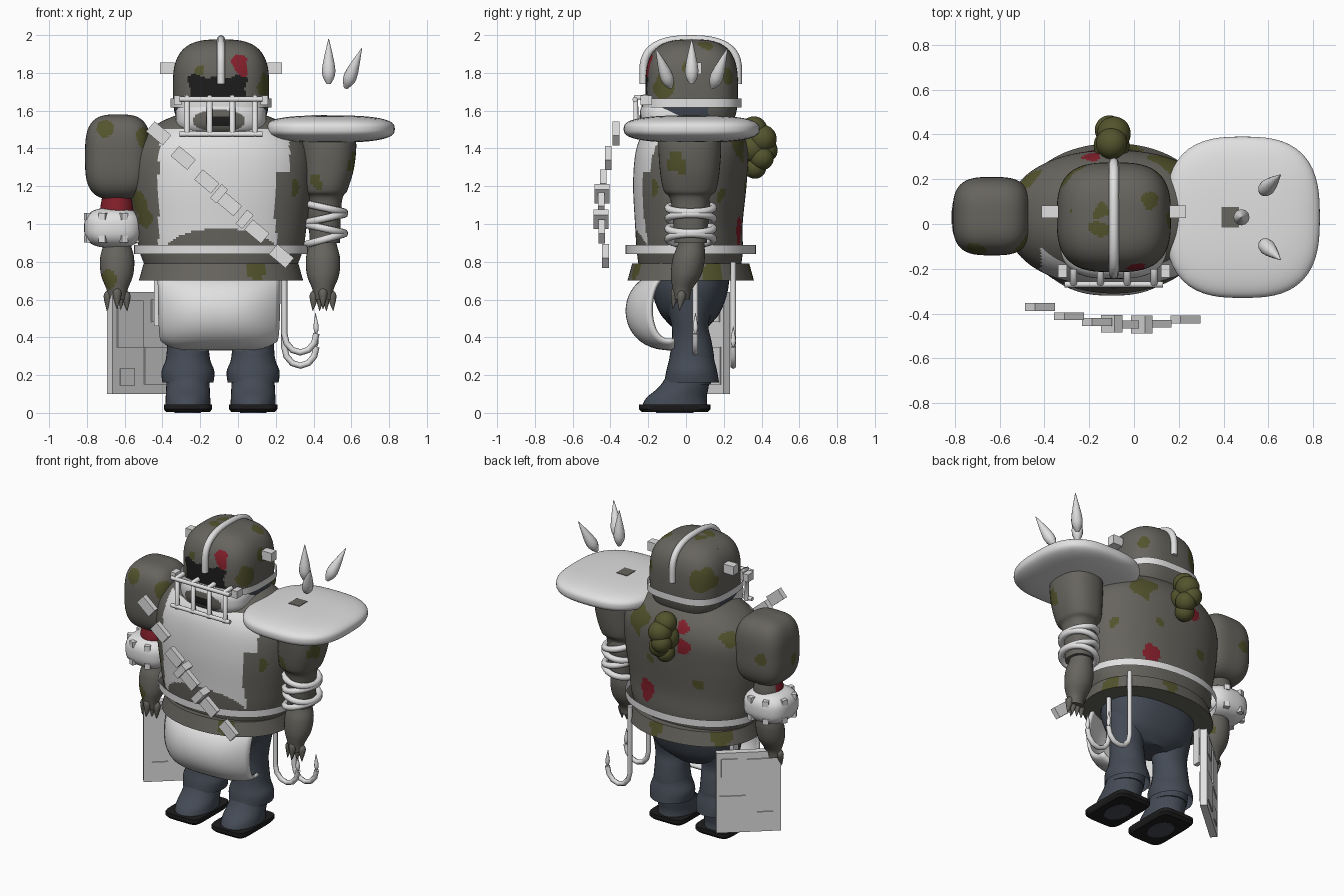
import bpy, bmesh, math
from mathutils import Vector, Matrix, noise

if "Cube" in bpy.data.objects:
    bpy.data.objects.remove(bpy.data.objects["Cube"])

COLOURS = {
    "hide": (.135, .128, .112), "bone": (.75, .75, .75), "moss": (.086, .088, .026),
    "blood": (.23, .014, .024), "slate": (.058, .07, .092), "black": (.012, .012, .012)}
MATS = {}
for key, rgb in COLOURS.items():
    m = bpy.data.materials.new(key)
    m.use_nodes = True
    m.diffuse_color = (*rgb, 1)
    m.node_tree.nodes["Principled BSDF"].inputs["Base Color"].default_value = (*rgb, 1)
    MATS[key] = m

CX = -.09  # centre line of the body


def finish(name, bm, mat, smooth=True):
    bmesh.ops.recalc_face_normals(bm, faces=bm.faces)
    me = bpy.data.meshes.new(name)
    bm.to_mesh(me)
    bm.free()
    ob = bpy.data.objects.new(name, me)
    bpy.context.collection.objects.link(ob)
    me.materials.append(MATS[mat])
    if smooth:
        bpy.ops.object.select_all(action="DESELECT")
        ob.select_set(True)
        bpy.context.view_layer.objects.active = ob
        bpy.ops.object.shade_smooth_by_angle(angle=math.radians(40))
    return ob


def blob(name, centre, half, power, mat, cuts=9):
    """Rounded box: a cube pushed out to a superellipsoid."""
    bm = bmesh.new()
    bmesh.ops.create_cube(bm, size=2)
    bmesh.ops.subdivide_edges(bm, edges=bm.edges, cuts=cuts, use_grid_fill=True)
    for v in bm.verts:
        d = Vector([math.tan(c * math.pi / 4) for c in v.co])
        d /= sum(abs(c) ** power for c in d) ** (1 / power)
        v.co = [o + c * h for o, c, h in zip(centre, d, half)]
    return finish(name, bm, mat)


def box(name, centre, size, mat, rot=Matrix.Identity(4)):
    bm = bmesh.new()
    bmesh.ops.create_cube(bm, size=1, matrix=Matrix.Translation(centre) @ rot @ Matrix.Diagonal((*size, 1)))
    return finish(name, bm, mat, False)


def loft(name, rings, mat, power=2, seg=32, steps=4, cap=True):
    """Stack of superellipse rings (z, x, y, rx, ry), smoothly interpolated."""
    rows = []
    pts = [rings[0], *rings, rings[-1]]
    for a, b, c, d in zip(pts, pts[1:], pts[2:], pts[3:]):
        for i in range(steps):
            t = i / steps
            rows.append([q + t / 2 * (r - p + t * (2 * p - 5 * q + 4 * r - s + t * (3 * (q - r) + s - p)))
                         for p, q, r, s in zip(a, b, c, d)])
    rows.append(rings[-1])
    bm = bmesh.new()
    loops = []
    for z, x, y, rx, ry in rows:
        loop = []
        for k in range(seg):
            a = math.tau * k / seg
            c, s = math.cos(a), math.sin(a)
            f = (abs(c) ** power + abs(s) ** power) ** (-1 / power)
            loop.append(bm.verts.new((x + rx * c * f, y + ry * s * f, z)))
        loops.append(loop)
    for lo, hi in zip(loops, loops[1:]):
        for k in range(seg):
            n = (k + 1) % seg
            bm.faces.new((lo[k], lo[n], hi[n], hi[k]))
    if cap:
        bm.faces.new(loops[0])
        bm.faces.new(loops[-1])
    return finish(name, bm, mat)


def tube(name, pts, radius, mat, closed=False, sides=2):
    cu = bpy.data.curves.new(name, "CURVE")
    cu.dimensions, cu.bevel_depth, cu.bevel_resolution, cu.use_fill_caps = "3D", radius, sides, True
    sp = cu.splines.new("POLY")
    sp.points.add(len(pts) - 1)
    for p, co in zip(sp.points, pts):
        p.co = (*co, 1)
    sp.use_cyclic_u = closed
    cu.materials.append(MATS[mat])
    ob = bpy.data.objects.new(name, cu)
    bpy.context.collection.objects.link(ob)


def spike(name, base, tip, r, mat):
    """Teardrop from base to tip, widest near the base."""
    d = Vector(tip) - Vector(base)
    n = d.length
    ob = loft(name, [(0, 0, 0, r * .3, r * .3), (n * .3, 0, 0, r, r), (n, 0, 0, r * .05, r * .05)], mat, seg=12)
    ob.location = base
    ob.rotation_mode = "QUATERNION"
    ob.rotation_quaternion = d.to_track_quat("Z", "Y")


def paint(ob, rule, spots=()):
    """Colour faces by a rule, then by irregular round spots."""
    slots = ["hide"]
    for f in ob.data.polygons:
        c = f.center
        key = rule(c)
        wobble = noise.noise(c * 14) * .03
        for colour, x, y, z, r in spots:
            if (c - Vector((x, y, z))).length < r + wobble:
                key = colour
        if key not in slots:
            slots.append(key)
            ob.data.materials.append(MATS[key])
        f.material_index = slots.index(key)


# Torso with painted breastplate and belly patch
def torso_rule(c):
    right = .27 if c.z > 1.28 else .2
    edge = noise.noise(c * 9) * .015
    belly = ((c.x - CX) / .29) ** 2 + ((c.z - .87) / .105) ** 2 < 1
    plate = c.y < 0 and -.42 < c.x + edge < right and .85 < c.z < 1.5
    return "bone" if plate and not belly else "hide"


torso = loft("torso", [(z, CX, y, rx, ry) for z, y, rx, ry in (
    (.71, .02, .37, .26), (.85, .02, .43, .28), (1, .015, .455, .285), (1.2, .02, .48, .3), (1.36, .03, .475, .3),
    (1.46, .035, .42, .275), (1.54, .04, .32, .22), (1.6, .04, .17, .15))], "hide", 2.2, 160, 14)
paint(torso, torso_rule, [
    ("moss", -.51, -.1, 1.12, .07), ("moss", -.5, -.13, 1.02, .055), ("moss", .16, .28, 1.43, .09),
    ("moss", .39, .05, 1.2, .04), ("moss", -.44, .17, 1.42, .06), ("moss", .35, .22, 1.15, .05),
    ("moss", .32, -.2, 1.19, .05), ("moss", -.3, .27, 1.1, .035), ("moss", .05, .31, 1.2, .03),
    ("blood", -.2, .3, 1.36, .06), ("blood", -.18, .28, 1.45, .05), ("blood", -.27, .27, 1.43, .02),
    ("blood", .1, .3, .97, .06), ("blood", .1, .3, .91, .055)])

# Belt strip and flared skirt
loft("belt", [(z, CX, .025, .46, .345) for z in (.84, .888)], "bone", 2.1, 48, 1, False)
skirt = loft("skirt", [(.7, CX, .025, .435, .335), (.79, CX, .025, .41, .31)], "hide", 2.1, 96, 8)
paint(skirt, lambda c: "hide", [("moss", .1, -.25, .75, .06), ("moss", -.4, .2, .75, .08),
                                ("moss", .3, .15, .75, .06), ("moss", 0, .35, .75, .05)])

# Curved groin guard, a bent shell
bm = bmesh.new()
grid = []
for i in range(25):
    u = i / 12 - 1
    row = []
    for j in range(21):
        a = math.radians(70 - 160 * j / 20)
        bulge = 1 - .5 * abs(u) ** 2.6
        row.append(bm.verts.new((CX - .01 + .325 * u * (1 - .07 * (j / 20) ** 3),
                                 -.06 - .26 * max(math.cos(a), 0) ** .8 * bulge,
                                 .54 + .21 * math.sin(a) + .05 * (j / 20) ** 2 * u ** 6)))
    grid.append(row)
for a, b in zip(grid, grid[1:]):
    for j in range(20):
        bm.faces.new((a[j], a[j + 1], b[j + 1], b[j]))
guard = finish("groin_guard", bm, "bone")
guard.modifiers.new("thickness", "SOLIDIFY").thickness = .02

# Hips, legs, boots
loft("hips", [(.73, CX, .02, .31, .21), (.64, CX, .02, .31, .2), (.53, CX, .02, .26, .16),
              (.46, CX, .02, .12, .1)], "slate", 2.4)
for side, x in (("right", -.265), ("left", .08)):
    loft(side + "_leg", [(.65, x, .02, .14, .16), (.48, x, .02, .12, .1), (.38, x, .03, .11, .105),
                         (.27, x, .03, .115, .12), (.15, x, .02, .11, .11)], "slate")
    loft(side + "_boot_cuff", [(.36, x, .03, .108, .105), (.28, x, .03, .118, .12), (.22, x, .03, .14, .135),
                               (.16, x, .03, .135, .145)], "slate", cap=False)
    loft(side + "_boot", [(.03, x, -.06, .12, .175), (.08, x, -.05, .118, .16), (.14, x, -.01, .115, .13),
                          (.22, x, .02, .11, .11)], "slate")
    loft(side + "_sole", [(.004, x, -.06, .115, .175), (.02, x, -.06, .128, .19), (.045, x, -.06, .128, .19)],
         "black", 7, 48, 1)
    loft(side + "_sole_pad", [(0, x, -.06, .07, .1), (.006, x, -.06, .07, .1)], "slate", steps=1)

# Arms: shared forearm and clawed hand
for side, x in (("right", -.64), ("left", .45)):
    arm = loft(side + "_forearm", [(1.24, x, .03, .09, .1), (1.15, x, .03, .08, .09), (1.06, x, .03, .09, .1),
                                   (.92, x, .03, .07, .07),
                                   (.82, x, .015, .09, .085), (.73, x, 0, .085, .08), (.65, x, -.02, .055, .05),
                                   (.6, x, -.02, .05, .04)], "hide", steps=8)
    # Bloodied front of the right elbow
    paint(arm, lambda c: "blood" if side == "right" and 1.05 < c.z < 1.16 and c.y < .06 else "hide",
          [("moss", -.69, -.06, .72, .05), ("moss", -.57, .05, .8, .04)])
    for k in (-.045, -.015, .015, .045):
        spike(side + "_finger", (x + k, -.02, .65), (x + k * 1.2, -.035, .54), .024, "hide")
    spike(side + "_thumb", (x, -.05, .67), (x, -.07, .55), .025, "hide")

# Right shoulder and studded bracer
shoulder = blob("right_shoulder", (-.635, .035, 1.355), (.175, .175, .225), 3.2, "hide", 31)
paint(shoulder, lambda c: "hide", [("moss", -.71, -.13, 1.52, .045), ("moss", -.48, -.08, 1.45, .07),
                                   ("moss", -.7, .2, 1.35, .04), ("moss", -.8, 0, 1.3, .04)])
blob("right_bracer", (-.66, .03, .98), (.155, .152, .106), 2.8, "bone")
for k in range(8):
    a = math.tau * (k + .5) / 8
    for z in (.92, 1.04):
        box("bracer_stud", (-.66 + .14 * math.cos(a), .03 + .14 * math.sin(a), z), (.04, .036, .036), "bone",
            Matrix.Rotation(a, 4, "Z"))

# Left upper arm, coil rings, shoulder plate and spikes
upper = loft("left_upper_arm", [(1.52, .47, .02, .12, .14), (1.44, .48, .02, .145, .165), (1.3, .475, .02, .14, .16),
                                (1.18, .46, .02, .12, .14), (1.12, .46, .02, .09, .1), (.9, .46, .025, .08, .085)],
             "hide", 2.4, 48, 7)
paint(upper, lambda c: "hide", [("moss", .6, -.05, 1.33, .06), ("moss", .4, -.14, 1.22, .04)])
for i in range(4):
    tilt = (.028, -.022, .022, -.022)[i]
    tube("coil_ring", [(.463 + .1 * math.cos(t), .025 + .12 * math.sin(t), .92 + .055 * i + tilt * math.cos(t))
                       for t in (math.tau * k / 28 for k in range(28))], .02, "bone", True)
blob("shoulder_plate", (.485, .03, 1.503), (.345, .36, .072), 2.8, "bone", 15)
box("plate_scuff", (.43, .03, 1.574), (.08, .09, .008), "hide")
spike("middle_spike", (.48, .03, 1.74), (.48, .03, 1.98), .036, "bone")
for s in (-1, 1):
    spike("outer_spike", (.57, .03 + .11 * s, 1.72), (.655, .03 + .19 * s, 1.93), .036, "bone")


# Head with painted visor slit, jaw with painted mouth
def head_rule(c):
    if c.z < 1.63:
        return "slate" if c.y < .12 else "hide"
    slit = abs(c.x + .11) < .15 + noise.noise(c * 15) * .02 and c.z < 1.785 + noise.noise(c * 20) * .02
    return "black" if slit and c.y < -.1 else "hide"


def jaw_rule(c):
    mouth = ((c.x + .1) / .14) ** 2 + ((c.z - 1.547) / .06) ** 2
    inner = abs(c.x + .1) < .07 and abs(c.z - 1.545) < .025
    return "bone" if mouth > 1 or c.y > -.1 else "black" if inner else "hide"


head = blob("head", (CX, .03, 1.715), (.255, .245, .262), 3, "hide", 43)
paint(head, head_rule, [
    ("blood", .005, -.19, 1.84, .046), ("moss", -.2, -.2, 1.81, .025), ("moss", .14, -.12, 1.74, .06),
    ("moss", .16, .02, 1.82, .045), ("moss", -.15, -.02, 1.97, .04), ("moss", -.15, .05, 1.97, .045),
    ("moss", -.27, .2, 1.78, .085), ("moss", .08, .1, 1.94, .04), ("moss", -.27, .05, 1.9, .035),
    ("moss", .12, .24, 1.8, .05)])
jaw = blob("jaw", (CX, -.07, 1.565), (.24, .175, .11), 2.8, "hide", 33)
paint(jaw, jaw_rule)
loft("head_band", [(z, CX, .03, .268, .265) for z in (1.618, 1.664)], "bone", 3, 48, 1, False)
arc = [(CX, .025 + .25 * math.copysign(abs(math.cos(t)) ** .8, math.cos(t)), 1.8 + .178 * math.sin(t) ** .7)
       for t in (math.pi * k / 24 for k in range(25))]
tube("head_crest", [(CX, .275, 1.74), *arc, (CX, -.225, 1.74)], .022, "bone")
for s in (-1, 1):
    box("ear_bolt", (CX + .285 * s, .055, 1.825), (.075, .055, .06), "bone")
    box("cage_hinge", (CX + .23 * s, -.21, 1.655), (.04, .06, .05), "bone")

# Face cage
for x in (-.27, -.15, -.03, .09):
    tube("cage_bar", [(x, -.2, 1.67), (x, -.265, 1.67), (x, -.265, 1.46)], .016, "bone")
for z in (1.66, 1.475):
    tube("cage_rail", [(CX - .22, -.27, z), (CX + .22, -.27, z)], .014, "bone")

# Floating bandolier of blocks
for i, x in enumerate((-.42, -.29, -.165, -.1, -.045, .035, .1, .23)):
    size = (.045, .08, .095) if i in (3, 5) else (.115, .035, .07)
    box("bandolier_block", (x, -.45 + .45 * x * x, 1.06 - x), size, "bone", Matrix.Rotation(math.radians(40), 4, "Y"))

# Growth on the back
for x, y, z, r in ((-.1, .36, 1.5, .07), (-.09, .405, 1.45, .075), (-.11, .42, 1.39, .065),
                   (-.08, .4, 1.35, .065), (-.1, .365, 1.3, .06), (-.1, .35, 1.4, .08)):
    blob("back_growth", (x, y, z), (r, r, r), 2, "moss")

# Hanging slab by the right hip, with raised panels
turn = Matrix.Rotation(math.radians(41), 4, "Z")
mid = Vector((-.527, .085, .37))
box("hip_slab", mid, (.4, .045, .54), "bone", turn)
for s in (-1, 1):
    for x, z, w, h in ((-.08, .1, .18, .25), (.1, -.12, .16, .2), (-.1, -.18, .1, .09), (.12, .17, .1, .12)):
        box("slab_panel", mid + turn @ Vector((x, .025 * s, z)), (w, .009, h), "bone", turn)
box("slab_strap", (-.43, .1, .6), (.03, .05, .28), "bone")

# Two hanging hooks
for y, top, low in ((.05, .72, .42), (.25, .8, .35)):
    bend = [(.33 - .085 * math.cos(t), y, low - .1 * math.sin(t)) for t in (math.pi * k / 6 for k in range(7))]
    tube("hip_hook", [(.245, y, top), *bend], .017, "bone", sides=1)
    spike("hook_tip", (.415, y, low), (.41, y, low + .11), .014, "bone")
